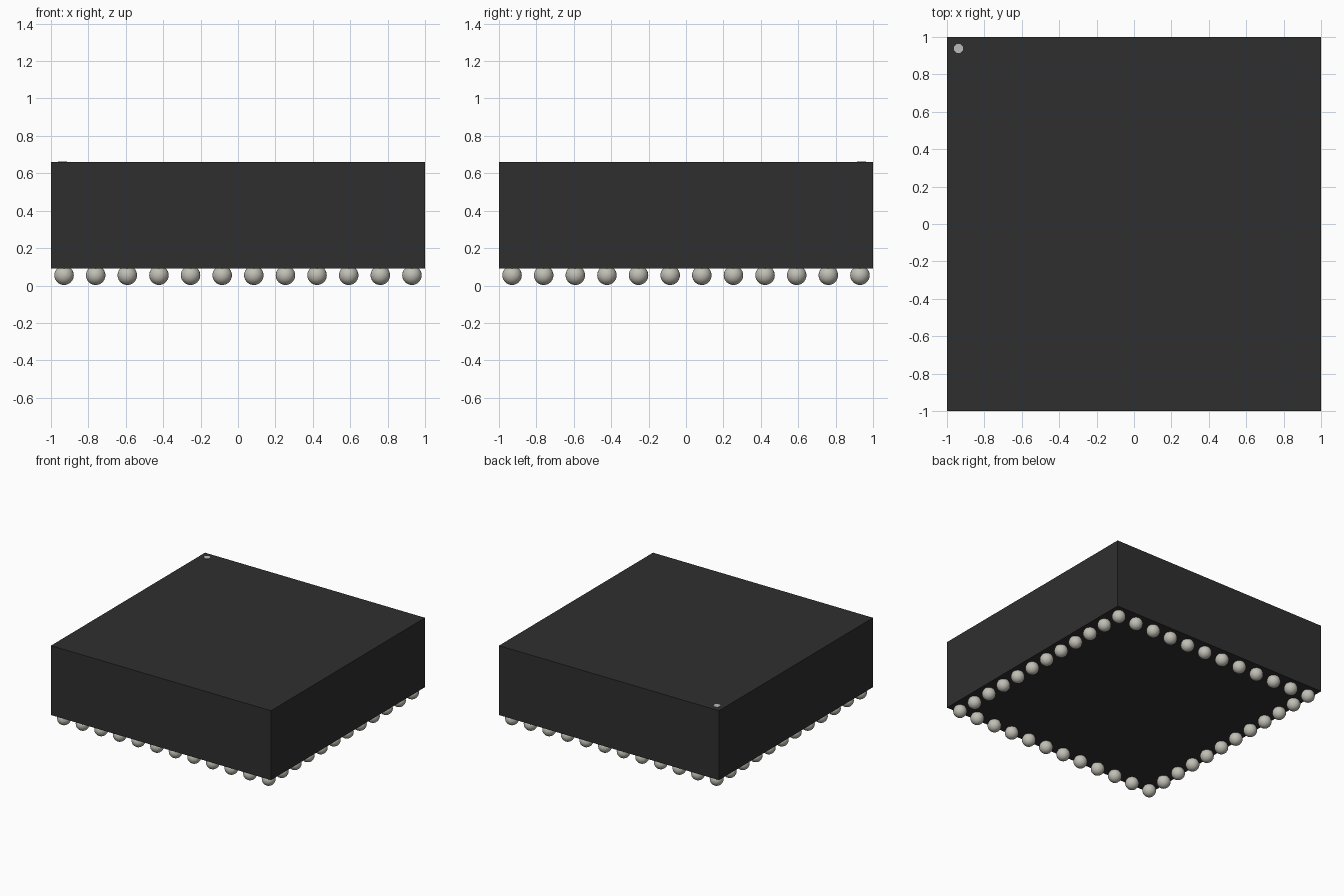
import bpy
import math

cube = bpy.data.objects.get("Cube")
if cube:
    bpy.data.objects.remove(cube, do_unlink=True)


def material(name, rgb):
    m = bpy.data.materials.new(name)
    m.use_nodes = True
    m.diffuse_color = (*rgb, 1)
    m.node_tree.nodes["Principled BSDF"].inputs["Base Color"].default_value = (*rgb, 1)
    return m


def finish(name, mat):
    ob = bpy.context.object
    ob.name = ob.data.name = name
    ob.data.materials.append(mat)
    return ob


black = material("black plastic", (0.028, 0.028, 0.028))
solder = material("solder metal", (0.53, 0.52, 0.46))
grey = material("marker grey", (0.5, 0.5, 0.5))

BOTTOM, TOP = 0.09, 0.66
RADIUS, COUNT, EDGE = 0.052, 12, 0.93

# Package body
bpy.ops.mesh.primitive_cube_add(size=1, location=(0, 0, (BOTTOM + TOP) / 2))
body = finish("package_body", black)
body.scale = (2, 2, TOP - BOTTOM)

# Corner marker dot on the top face
bpy.ops.mesh.primitive_cylinder_add(vertices=8, radius=0.026, depth=0.004,
                                    location=(-0.938, 0.938, TOP + 0.001),
                                    rotation=(0, 0, math.pi / 8))
finish("corner_marker", grey)

# First solder ball, shared by all the others
bpy.ops.mesh.primitive_uv_sphere_add(segments=24, ring_count=16, radius=RADIUS)
ball = finish("solder_ball", solder)
bpy.ops.object.shade_smooth()

# Single ring of balls around the underside
step = 2 * EDGE / (COUNT - 1)
ring = [(i, j) for i in range(COUNT) for j in range(COUNT)
        if i in (0, COUNT - 1) or j in (0, COUNT - 1)]
for n, (i, j) in enumerate(ring):
    ob = ball
    if n:
        ob = bpy.data.objects.new("solder_ball", ball.data)
        bpy.context.collection.objects.link(ob)
    ob.location = (-EDGE + i * step, -EDGE + j * step, RADIUS + 0.003)
